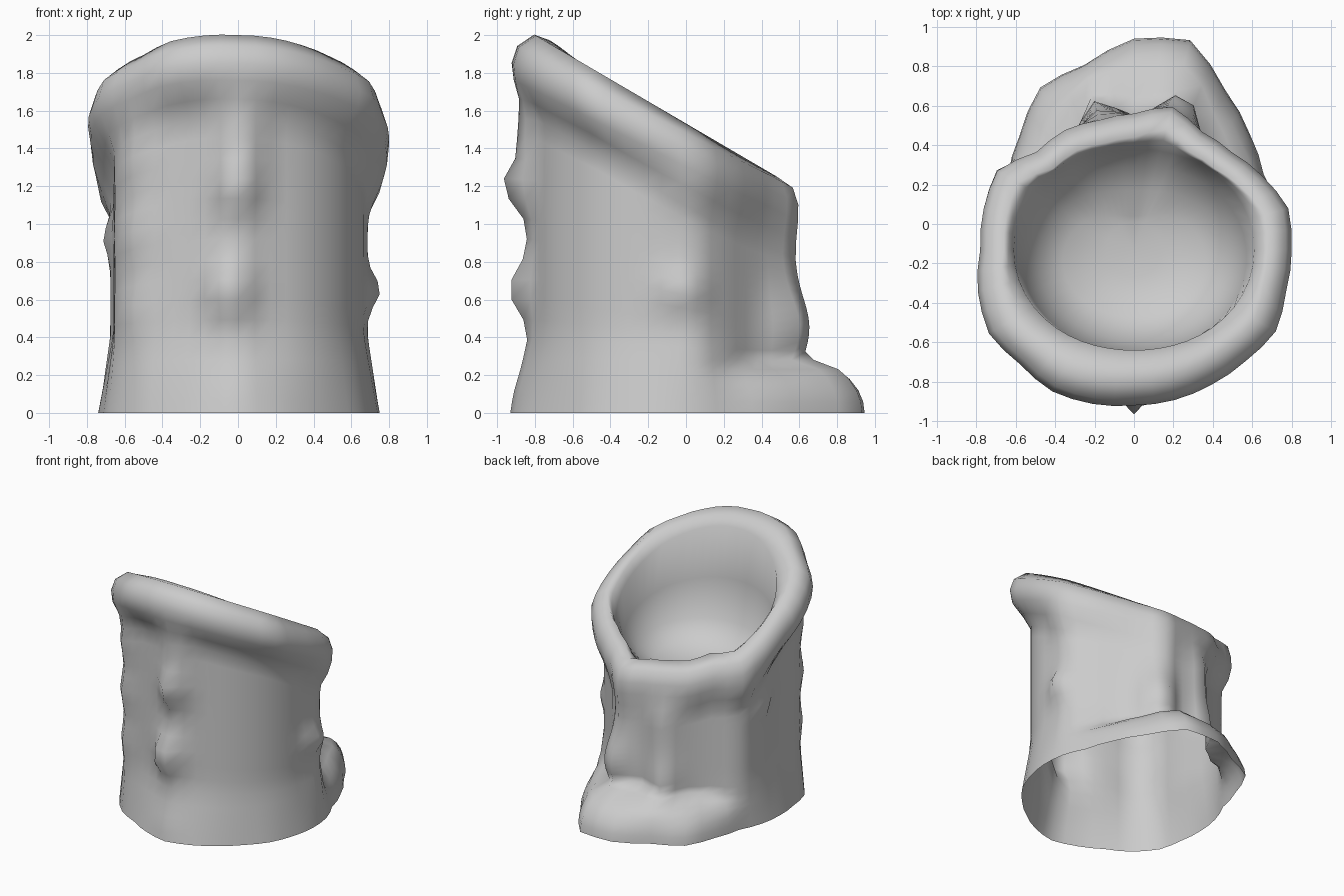
import bpy, bmesh, math

if "Cube" in bpy.data.objects:
    bpy.data.objects.remove(bpy.data.objects["Cube"])

N = 48          # columns around the trunk
CY = -0.13      # trunk axis in y

# Outlines as radii every 15 degrees, starting at +x and turning towards +y
BASE = [.75, .76, .76, .83, .93, 1.10, 1.07, .97, .95, .82, .74, .74,
        .74, .75, .79, .78, .75, .77, .80, .77, .74, .73, .74, .74]
MID = [.67, .71, .66, .63, .65, .73, .68, .73, .64, .64, .73, .70,
       .66, .67, .75, .75, .68, .67, .69, .67, .67, .67, .67, .67]
RIM = [.80, .81, .75, .70, .69, .75, .69, .68, .70, .70, .80, .79,
       .78, .82, .85, .82, .83, .81, .79, .79, .79, .80, .83, .80]

# Bark knots: angle, height, angular spread, height spread, bulge
KNOTS = [(270, 1.20, 8, .13, .13), (266, .65, 8, .14, .13),
         (272, 1.50, 9, .20, .07), (268, .90, 8, .60, .02),
         (268, .05, 9, .12, .03),
         (8, .65, 8, .10, .07), (10, 1.20, 9, .12, .06),
         (153, 1.20, 9, .13, .12), (172, .92, 7, .09, .04),
         (70, .45, 9, .22, .11), (105, .35, 8, .20, .05),
         (222, .95, 9, .13, .04), (222, .55, 9, .13, .03),
         (222, 1.35, 9, .15, .04)]


def outline(table, deg):
    """Smooth periodic lookup of a radius table."""
    i, f = divmod(deg / 15.0, 1.0)
    i = int(i)
    f = f * f * (3 - 2 * f)
    return table[i % 24] * (1 - f) + table[(i + 1) % 24] * f


def knots(deg, z):
    total = 0
    for a, h, sa, sz, amp in KNOTS:
        d = (deg - a + 180) % 360 - 180
        total += amp * math.exp(-(d / sa) ** 2 - ((z - h) / sz) ** 2)
    return total


def rim_height(y):
    return 2.0 - 0.585 * (y + 0.8)


def column(deg):
    """Points of one vertical section, from the ground over the rim to the cup floor."""
    a = math.radians(deg)
    c, s = math.cos(a), math.sin(a)
    base, mid, rim = (outline(t, deg) for t in (BASE, MID, RIM))
    crest = rim - 0.12
    top = rim_height(CY + crest * s)
    neck = top - 0.44
    inner = 0.56 + 0.05 * math.cos(2 * a)
    prof = []
    # flared root: rounded lobe at the back, straight flare elsewhere
    lobe = min(1, max(0, (s - .3) / .4))
    lobe_h = .2 + .09 * max(0, s) ** 2
    for z in (0, .06, .12, .18, .23, .28):
        rounded = math.sqrt(max(0, 1 - (z / lobe_h) ** 2))
        straight = 1 - z / .42
        w = rounded * lobe + straight * (1 - lobe)
        prof.append((mid + (base - mid) * w + knots(deg, z) * z / .28, z))
    # trunk
    for k in range(1, 13):
        z = .28 + (neck - .28) * k / 12
        w = max(0, 1 - z / .42) * (1 - lobe)
        prof.append((mid + (base - mid) * w + knots(deg, z), z))
    # rolled rim
    for blend, dz in ((.4, -.34), (.9, -.24), (1, -.15), (.8, -.06)):
        r = mid + (rim - mid) * blend if dz < -.1 else rim - .03
        bulge = min(knots(deg, top + dz) * (1 - blend), .06)
        prof.append((r + bulge, top + dz))
    prof.append((crest, top))
    prof.append(((crest + inner) / 2, top - .03))
    prof.append((inner, top - .09))
    # cup: steep wall at the front, gentle slope at the back, bowl floor
    soft = .5 + .5 * s
    edge = top - .09
    for r, f in ((inner + .01 - .10 * soft, .45), (inner - .05 - .16 * soft, .78),
                 (inner - .17 - .17 * soft, .94), (.14, 1.0)):
        prof.append((r, edge + (.97 - edge) * f))
    return [(r * c, CY + r * s, z) for r, z in prof]


bm = bmesh.new()
cols = [[bm.verts.new(p) for p in column(360 * i / N)] for i in range(N)]
for i in range(N):
    a, b = cols[i], cols[(i + 1) % N]
    for j in range(len(a) - 1):
        bm.faces.new((a[j], b[j], b[j + 1], a[j + 1]))
# close the cup floor
mid_v = bm.verts.new((0, CY, .97))
for i in range(N):
    bm.faces.new((cols[i][-1], cols[(i + 1) % N][-1], mid_v))
bm.normal_update()

mesh = bpy.data.meshes.new("hollow_stump")
bm.to_mesh(mesh)
bm.free()
for p in mesh.polygons:
    p.use_smooth = True
stump = bpy.data.objects.new("hollow_stump", mesh)
bpy.context.collection.objects.link(stump)
